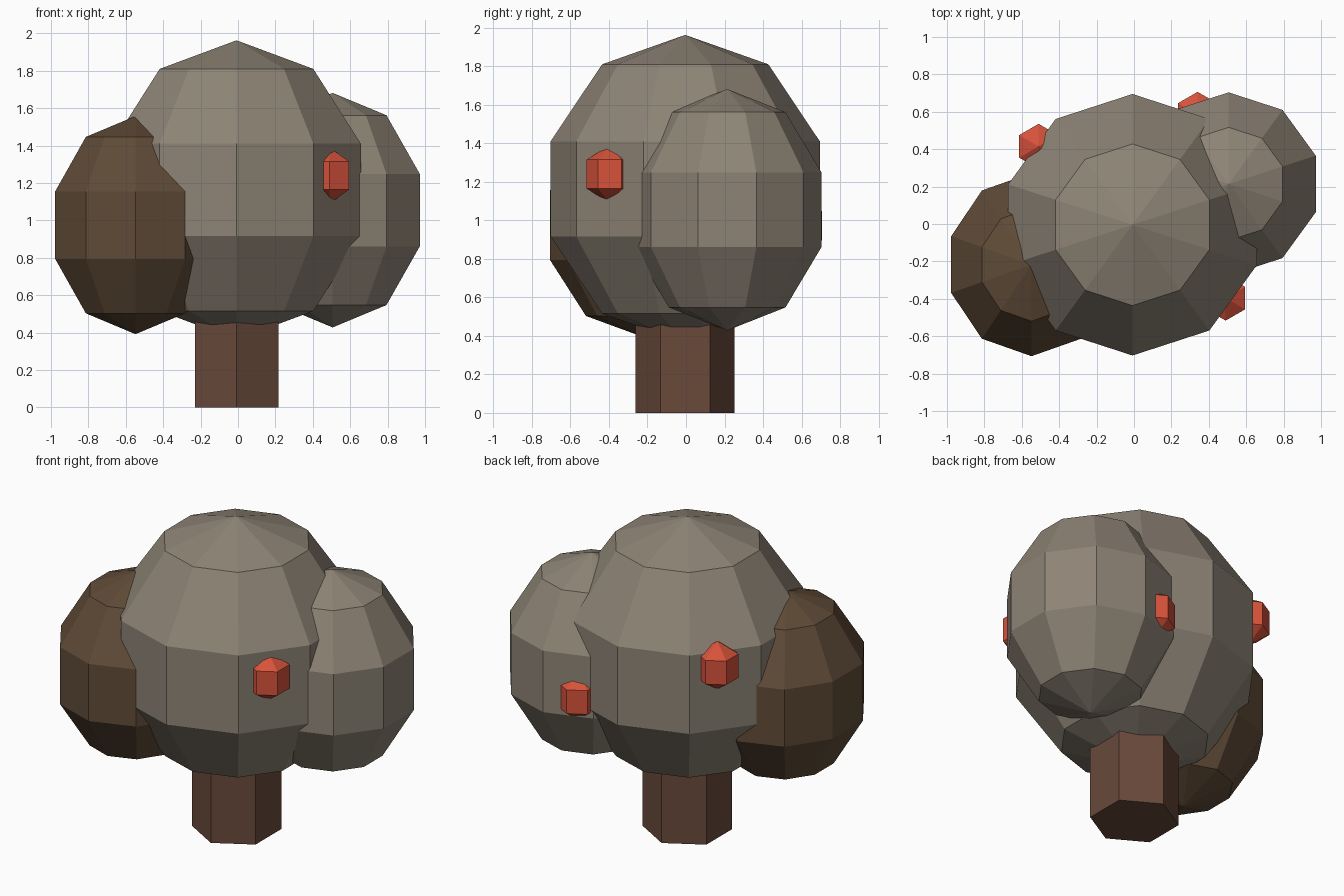
import bpy

if "Cube" in bpy.data.objects:
    bpy.data.objects.remove(bpy.data.objects["Cube"])


def material(name, rgb):
    mat = bpy.data.materials.new(name)
    mat.diffuse_color = (*rgb, 1)
    mat.use_nodes = True
    mat.node_tree.nodes["Principled BSDF"].inputs["Base Color"].default_value = mat.diffuse_color
    return mat


foliage = material("foliage", (0.27, 0.23, 0.18))
dark_foliage = material("dark_foliage", (0.115, 0.07, 0.038))
bark = material("bark", (0.14, 0.067, 0.042))
red = material("red", (0.68, 0.085, 0.043))


def finish(name, mat):
    obj = bpy.context.object
    obj.name = name
    obj.data.materials.append(mat)
    bpy.ops.object.transform_apply(location=False, rotation=False, scale=True)
    return obj


def blob(name, centre, radii, mat, segments=10, rings=5):
    """Low-poly flat-shaded ellipsoid."""
    bpy.ops.mesh.primitive_uv_sphere_add(segments=segments, ring_count=rings,
                                         radius=1, location=centre)
    bpy.context.object.scale = radii
    return finish(name, mat)


# Hexagonal trunk, corners facing front and back
bpy.ops.mesh.primitive_cylinder_add(vertices=6, radius=0.257, depth=0.7,
                                    location=(-0.007, -0.004, 0.35))
finish("trunk", bark)

# Foliage: large crown and two side clumps
blob("crown", (-0.008, -0.004, 1.163), (0.735, 0.735, 0.80), foliage)
blob("right_clump", (0.506, 0.214, 1.055), (0.515, 0.515, 0.627), foliage)
blob("left_clump", (-0.548, -0.217, 0.975), (0.475, 0.515, 0.583), dark_foliage)

# Fruits half sunk into the foliage
fruits = {"front_fruit": (0.49, -0.396, 1.24),
          "left_fruit": (-0.51, 0.415, 1.32),
          "back_fruit": (0.34, 0.586, 0.972)}
for name, centre in fruits.items():
    blob(name, centre, (0.139, 0.139, 0.15), red, segments=6, rings=3)
